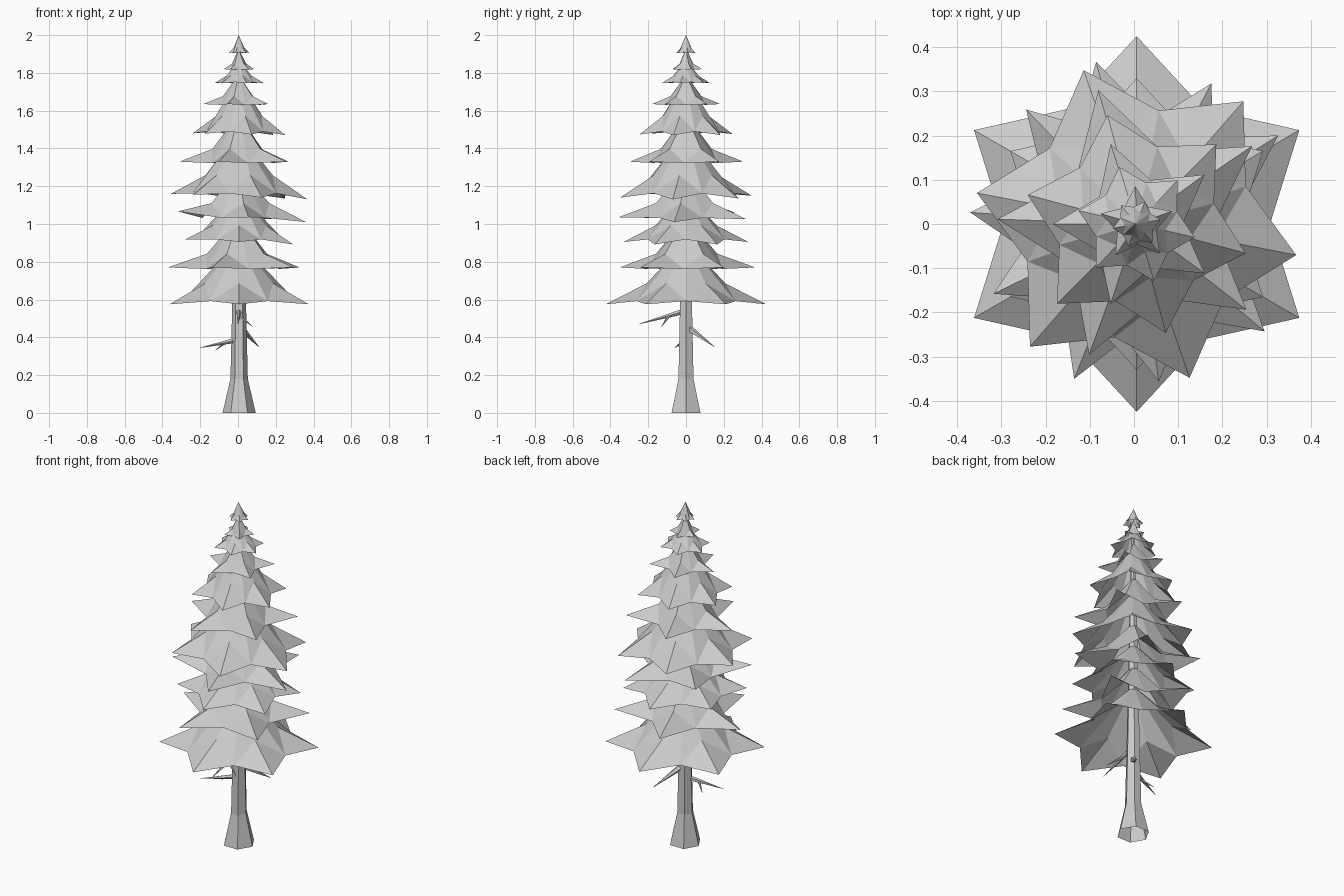
import bpy, bmesh, math
from mathutils import Vector

if "Cube" in bpy.data.objects:
    bpy.data.objects.remove(bpy.data.objects["Cube"], do_unlink=True)

GREY = 0.6
mat = bpy.data.materials.new("plain grey")
mat.use_nodes = True
mat.diffuse_color = (GREY, GREY, GREY, 1)
mat.node_tree.nodes["Principled BSDF"].inputs["Base Color"].default_value = (GREY, GREY, GREY, 1)


def finish(bm, name):
    me = bpy.data.meshes.new(name)
    bm.normal_update()
    bm.to_mesh(me)
    bm.free()
    me.materials.append(mat)
    ob = bpy.data.objects.new(name, me)
    bpy.context.collection.objects.link(ob)
    return ob


def polar(r, a, z):
    return Vector((r * math.cos(a) + 0.006, r * math.sin(a), z))


def tube(name, rings, sides):
    """Loft through (centre, radius) rings, open at the start."""
    bm = bmesh.new()
    loops = []
    axis = (rings[-1][0] - rings[0][0])
    q = axis.to_track_quat('Z', 'Y')
    if abs(axis.normalized().z) > 0.99:
        q.identity()
    for c, r in rings:
        loops.append([bm.verts.new(c + q @ Vector((r * math.cos(t), r * math.sin(t), 0)))
                      for t in (math.tau * i / sides for i in range(sides))])
    for a, b in zip(loops, loops[1:]):
        for i in range(sides):
            j = (i + 1) % sides
            bm.faces.new((a[i], a[j], b[j], b[i]))
    bm.faces.new(loops[-1])
    return finish(bm, name)


# Shape by number of points: valley ratio, ridge ratio, ridge lift, valley lift
STYLES = {6: (0.71, 0.49, 0.33, 0.05), 5: (0.55, 0.45, 0.27, -0.03)}


def foliage(name, points, tip_z, apex_z, radius, turn, tilt):
    """Open star skirt with drooping ridged points; tilt lowers the +x side."""
    valley, mid, lift, dip = STYLES[points]
    bm = bmesh.new()
    h = apex_z - tip_z
    apex = bm.verts.new((0.003, 0, apex_z))
    tips, mids, dips = [], [], []
    for k in range(points):
        a = math.radians(turn) + math.tau * k / points
        half = a + math.pi / points
        tips.append(bm.verts.new(polar(radius, a, tip_z - tilt * math.cos(a))))
        mids.append(bm.verts.new(polar(radius * mid, a, tip_z + h * lift)))
        dips.append(bm.verts.new(polar(radius * valley, half, tip_z + h * dip)))
    for k in range(points):
        for d, flip in ((dips[k], False), (dips[k - 1], True)):
            for tri in ((apex, mids[k], d), (mids[k], tips[k], d)):
                bm.faces.new(tri[::-1] if flip else tri)
    return finish(bm, name)


# Trunk with flared foot
tube("trunk", [(Vector((0.006, 0, z)), r) for z, r in
               ((0, 0.088), (0.18, 0.046), (0.6, 0.036), (1.3, 0.022), (1.9, 0.006))], 6)

# Foliage tiers: points, tip height, apex height, radius, turn, tilt
tiers = [
    (6, 0.575, 0.91, 0.425, 30, 0),
    (5, 0.77, 1.04, 0.378, 32, 0),
    (6, 0.905, 1.17, 0.33, 30, 0.015),
    (5, 1.04, 1.30, 0.36, 62, 0.03),
    (6, 1.145, 1.49, 0.368, -11, 0.015),
    (5, 1.33, 1.58, 0.315, 34, 0),
    (6, 1.475, 1.77, 0.255, 45, 0.005),
    (5, 1.635, 1.79, 0.19, 36, 0),
    (6, 1.745, 1.87, 0.135, -13, 0),
    (5, 1.82, 1.93, 0.085, 20, 0),
    (6, 1.905, 2.00, 0.055, 10, 0),
]
for n, t in enumerate(tiers):
    foliage(f"foliage_tier_{n + 1}", *t)

# Bare twigs under the foliage
twigs = [
    ((0.005, -0.02, 0.535), (0, -0.25, 0.47), 0.015),
    ((0.004, -0.09, 0.515), (0.08, -0.13, 0.455), 0.009),
    ((0.02, 0.02, 0.445), (0.11, 0.15, 0.35), 0.018),
    ((-0.01, 0, 0.385), (-0.2, -0.06, 0.345), 0.015),
    ((-0.07, -0.02, 0.37), (-0.12, 0.02, 0.33), 0.008),
]
for n, (a, b, r) in enumerate(twigs):
    tube(f"twig_{n + 1}", [(Vector(a), r), (Vector(b), 0.001)], 5)
